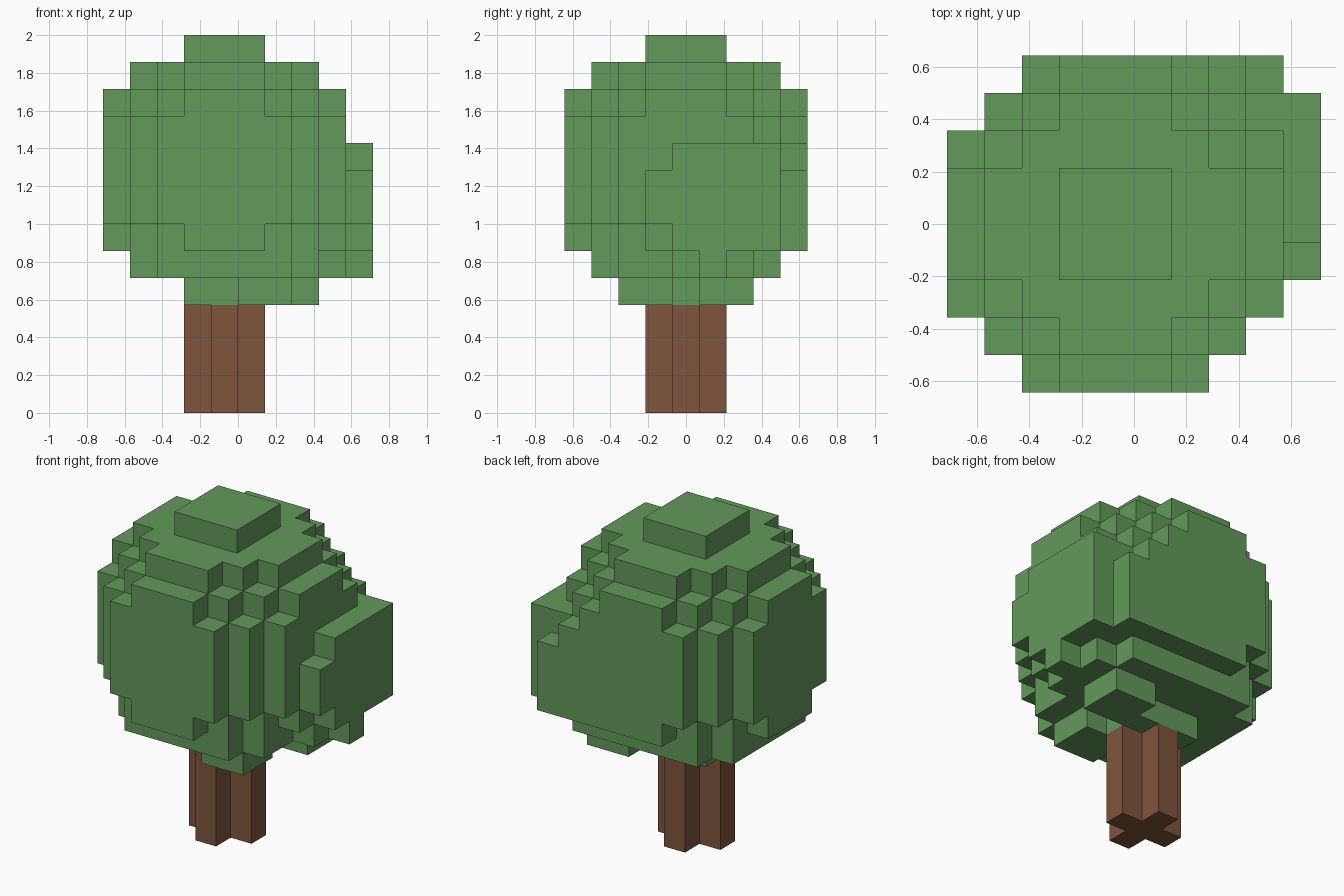
import bpy, bmesh
from mathutils import Vector

if "Cube" in bpy.data.objects:
    bpy.data.objects.remove(bpy.data.objects["Cube"])

S = 1 / 7                       # block edge length
ORIGIN = Vector((-5 * S, -4.5 * S, 0))


def box(x0, x1, y0, y1, z0, z1):
    return {(x, y, z) for x in range(x0, x1) for y in range(y0, y1) for z in range(z0, z1)}


# face direction -> corner loop (counter-clockwise from outside)
SIDES = {
    (1, 0, 0): [(1, 0, 0), (1, 1, 0), (1, 1, 1), (1, 0, 1)],
    (-1, 0, 0): [(0, 1, 0), (0, 0, 0), (0, 0, 1), (0, 1, 1)],
    (0, 1, 0): [(1, 1, 0), (0, 1, 0), (0, 1, 1), (1, 1, 1)],
    (0, -1, 0): [(0, 0, 0), (1, 0, 0), (1, 0, 1), (0, 0, 1)],
    (0, 0, 1): [(0, 0, 1), (1, 0, 1), (1, 1, 1), (0, 1, 1)],
    (0, 0, -1): [(0, 1, 0), (1, 1, 0), (1, 0, 0), (0, 0, 0)],
}


def build(name, cells, solid, color):
    """Outer skin of a set of blocks, leaving out sides that touch other blocks."""
    bm = bmesh.new()
    for c in sorted(cells):
        for d, loop in SIDES.items():
            if tuple(a + b for a, b in zip(c, d)) not in solid:
                bm.faces.new([bm.verts.new(ORIGIN + S * (Vector(c) + Vector(k))) for k in loop])
    bmesh.ops.remove_doubles(bm, verts=bm.verts, dist=1e-4)
    me = bpy.data.meshes.new(name)
    bm.to_mesh(me)
    bm.free()
    mat = bpy.data.materials.new(name)
    mat.diffuse_color = color
    mat.use_nodes = True
    mat.node_tree.nodes["Principled BSDF"].inputs["Base Color"].default_value = mat.diffuse_color
    me.materials.append(mat)
    bpy.context.collection.objects.link(bpy.data.objects.new(name, me))


# Trunk: plus-shaped column
trunk = box(4, 5, 3, 6, 0, 4) | box(3, 6, 4, 5, 0, 4)

# Main round crown
crown = {(x, y, z) for x, y, z in box(0, 9, 0, 9, 4, 14)
         if (x - 4) ** 2 + (y - 4) ** 2 + (z - 8.5) ** 2 < (25.5 if z == 5 and x != 4 and y != 4 else 24)}

# Smaller lobe bulging out at the back right
crown |= box(9, 10, 3, 8, 7, 9) | box(9, 10, 4, 8, 6, 10) | box(9, 10, 5, 6, 5, 6)
crown |= box(8, 9, 3, 8, 6, 10) | box(8, 9, 4, 7, 5, 6) | box(6, 8, 6, 8, 5, 10)
crown |= box(4, 9, 8, 9, 7, 9) | box(4, 9, 8, 9, 6, 7) | box(4, 8, 8, 9, 9, 10)

# Low clumps under the crown
crown |= box(6, 8, 5, 7, 4, 5) | box(5, 7, 2, 4, 4, 5)

solid = trunk | crown
build("trunk", trunk, solid, (0.21, 0.09, 0.045, 1))
build("crown", crown, solid, (0.125, 0.32, 0.105, 1))
